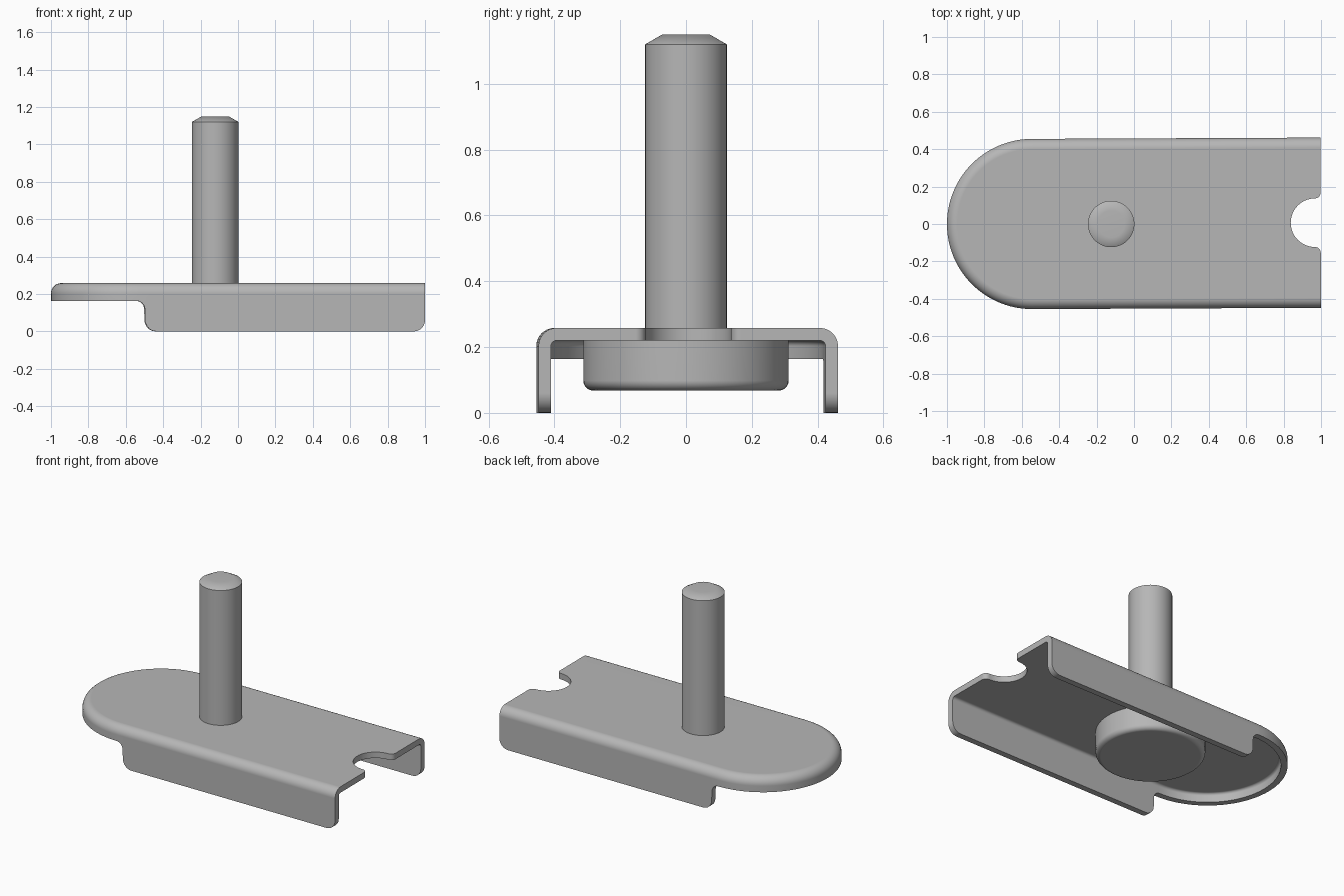
import bpy, bmesh
from math import sin, cos, pi, radians
from mathutils import Matrix, Vector

cube = bpy.data.objects.get("Cube")
if cube:
    bpy.data.objects.remove(cube, do_unlink=True)

steel = bpy.data.materials.new("grey steel")
steel.use_nodes = True
colour = (0.47, 0.47, 0.47, 1)
steel.diffuse_color = colour
steel.node_tree.nodes["Principled BSDF"].inputs["Base Color"].default_value = colour

HALF, END, ARC_X = 0.455, 0.998, -0.545     # plan outline
TOP, WALL, BEND = 0.258, 0.038, 0.055       # sheet height, thickness, bend radius
LIP = 0.163                                 # underside of the short rounded lip


def arc(cx, cy, r, a0, a1, n):
    """Points on a circular arc, angles in degrees."""
    angles = [radians(a0 + (a1 - a0) * i / n) for i in range(n + 1)]
    return [(cx + r * cos(a), cy + r * sin(a)) for a in angles]


def finish(bm, name):
    bmesh.ops.recalc_face_normals(bm, faces=bm.faces)
    mesh = bpy.data.meshes.new(name)
    bm.to_mesh(mesh)
    bm.free()
    mesh.materials.append(steel)
    mesh.shade_smooth()
    mesh.set_sharp_from_angle(angle=radians(32))
    obj = bpy.data.objects.new(name, mesh)
    bpy.context.collection.objects.link(obj)
    weighted = obj.modifiers.new("even shading", "WEIGHTED_NORMAL")
    weighted.keep_sharp = True
    return obj


def folded_plate():
    bm = bmesh.new()
    # lower edge of a side flange, from the open end to the rounded end
    edge = arc(END - 0.06, 0.06, 0.06, 0, -90, 8)
    edge += arc(-0.438, 0.06, 0.06, 270, 180, 8)
    edge += arc(ARC_X, LIP - 0.045, 0.045, 0, 90, 8)
    # stations along the outline: position, outward direction, lower height
    side = [(Vector((x, -HALF)), Vector((0, -1)), z) for x, z in edge]
    nose = []
    for x, y in arc(0, 0, 1, 270, 90, 48)[1:-1]:
        out = Vector((x, y))
        nose.append((Vector((ARC_X, 0)) + out * HALF, out, LIP))
    mirror = [(Vector((p.x, -p.y)), Vector((0, 1)), z) for p, _, z in reversed(side)]
    stations = side + nose + mirror

    # sheet section: inset from the outline, height
    def section(r, low):
        return [(BEND - WALL * (r < BEND) - r + WALL * (r < BEND), low)] + [
            (BEND - u, TOP - BEND + v) for u, v in arc(0, 0, r, 0, 90, 8)]

    def skin(r):
        return [[bm.verts.new((*(p - out * d), z)) for d, z in section(r, low)]
                for p, out, low in stations]

    outer, inner = skin(BEND), skin(BEND - WALL)
    for rows in (outer, inner):
        for a, b in zip(rows, rows[1:]):
            for k in range(len(a) - 1):
                bm.faces.new((a[k], a[k + 1], b[k + 1], b[k]))
    # rim under the flanges and lip
    for i in range(len(stations) - 1):
        bm.faces.new((outer[i][0], outer[i + 1][0], inner[i + 1][0], inner[i][0]))
    # cut ends of the folded sheet
    for i in (0, -1):
        for k in range(len(outer[i]) - 1):
            bm.faces.new((outer[i][k], outer[i][k + 1], inner[i][k + 1], inner[i][k]))
    # rounded notch in the open end
    r, f = 0.13, 0.03
    notch = arc(END - f, r + f, f, 0, -90, 6)
    notch += arc(END - f, 0, r, 90, 270, 28)[1:-1]
    notch += arc(END - f, -r - f, f, 90, 0, 6)
    chains = []
    for rows, z in ((outer, TOP), (inner, TOP - WALL)):
        cut = [bm.verts.new((x, y, z)) for x, y in notch]
        bm.faces.new([row[-1] for row in rows] + cut)
        chains.append([rows[-1][-1]] + cut + [rows[0][-1]])
    upper, lower = chains
    for i in range(len(upper) - 1):
        bm.faces.new((upper[i], upper[i + 1], lower[i + 1], lower[i]))
    # the sheet sits very slightly turned about its round end
    pivot = Vector((ARC_X, 0, 0))
    bmesh.ops.rotate(bm, verts=bm.verts, cent=pivot, matrix=Matrix.Rotation(0.0045, 3, "Z"))
    return finish(bm, "folded_plate")


def lathe(name, profile, centre, n=64):
    bm = bmesh.new()
    rings = [[bm.verts.new((centre[0] + r * cos(2 * pi * i / n),
                            centre[1] + r * sin(2 * pi * i / n), z))
              for i in range(n)] for r, z in profile]
    for a, b in zip(rings, rings[1:]):
        for i in range(n):
            j = (i + 1) % n
            bm.faces.new((a[i], a[j], b[j], b[i]))
    bm.faces.new(rings[0])
    bm.faces.new(rings[-1])
    return finish(bm, name)


folded_plate()

# headed pin: round-edged head under the sheet, chamfered shaft above
head = arc(0.282, 0.098, 0.03, -90, 0, 6)
shaft = [(0.312, 0.223), (0.124, 0.223), (0.124, 1.12), (0.072, 1.15)]
lathe("headed_pin", head + shaft, (-0.122, 0.0))
